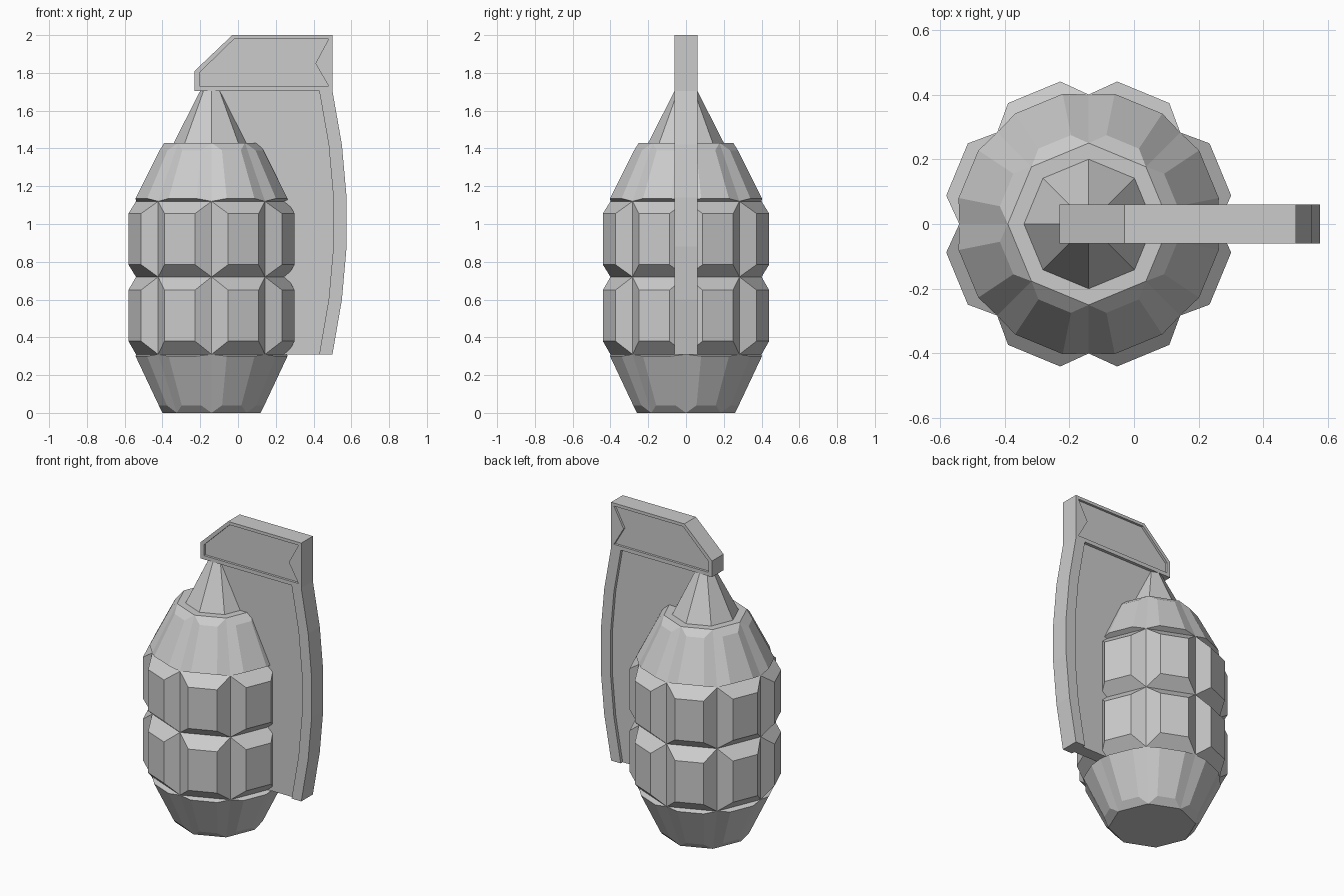
import bpy, bmesh
from math import sin, cos, radians

if "Cube" in bpy.data.objects:
    bpy.data.objects.remove(bpy.data.objects["Cube"])

CX = -0.14  # axis of the body


def polar(r, deg, z):
    return (CX + r * cos(radians(deg)), r * sin(radians(deg)), z)


def finish(bm, name):
    bmesh.ops.remove_doubles(bm, verts=bm.verts, dist=1e-5)
    bmesh.ops.recalc_face_normals(bm, faces=bm.faces)
    mesh = bpy.data.meshes.new(name)
    bm.to_mesh(mesh)
    bm.free()
    bpy.context.collection.objects.link(bpy.data.objects.new(name, mesh))


def face(bm, pts):
    bm.faces.new([bm.verts.new(p) for p in pts])


def plate(name, outline, half):
    """Flat plate in the xz plane, from -half to half in y."""
    bm = bmesh.new()
    n = len(outline)
    for y in (-half, half):
        face(bm, [(x, y, z) for x, z in outline])
    for i in range(n):
        (a, b), (c, d) = outline[i], outline[(i + 1) % n]
        face(bm, [(a, -half, b), (c, -half, d), (c, half, d), (a, half, b)])
    finish(bm, name)


# Segmented body: each band is (z0, r0, z1, r1) in the groove,
# then (z0, r0, z1, r1) of the raised pad
bands = [
    ((0.00, 0.26, 0.31, 0.40), (0.04, 0.285, 0.30, 0.41)),
    ((0.31, 0.40, 0.72, 0.40), (0.38, 0.449, 0.65, 0.449)),
    ((0.72, 0.40, 1.12, 0.40), (0.785, 0.449, 1.055, 0.449)),
    ((1.12, 0.40, 1.43, 0.25), (1.135, 0.41, 1.39, 0.28)),
]
bm = bmesh.new()
for groove, pad in bands:
    for k in range(8):
        mid = 45 * k + 22.5
        quads = []
        for (z0, r0, z1, r1), w in ((groove, 22.5), (pad, 11.2)):
            quads.append([polar(r0, mid - w, z0), polar(r0, mid + w, z0),
                          polar(r1, mid + w, z1), polar(r1, mid - w, z1)])
        base, top = quads
        face(bm, top)
        for i in range(4):
            j = (i + 1) % 4
            face(bm, [base[i], base[j], top[j], top[i]])
for r, z in ((0.26, 0.0), (0.25, 1.43)):
    face(bm, [polar(r, 45 * k, z) for k in range(8)])
finish(bm, "body")

# Tapered neck
bm = bmesh.new()
rings = [[polar(r, 45 * k, z) for k in range(8)] for r, z in ((0.20, 1.43), (0.06, 1.705))]
for ring in rings:
    face(bm, ring)
for i in range(8):
    j = (i + 1) % 8
    face(bm, [rings[0][i], rings[0][j], rings[1][j], rings[1][i]])
finish(bm, "neck")

# Lever head with a recessed panel on both sides
H, R = 0.06, 0.045
outer = [(-0.23, 1.705), (-0.23, 1.81), (-0.03, 2.0), (0.5, 2.0), (0.5, 1.85), (0.5, 1.705)]
inner = [(-0.205, 1.73), (-0.205, 1.80), (-0.02, 1.98), (0.48, 1.98), (0.41, 1.85), (0.48, 1.73)]
bm = bmesh.new()
for s in (-1, 1):
    face(bm, [(x, s * R, z) for x, z in inner])
    for i in range(6):
        j = (i + 1) % 6
        (a, b), (c, d), (e, f), (g, h) = outer[i], outer[j], inner[j], inner[i]
        face(bm, [(a, s * H, b), (c, s * H, d), (e, s * H, f), (g, s * H, h)])
        face(bm, [(g, s * H, h), (e, s * H, f), (e, s * R, f), (g, s * R, h)])
for i in range(6):
    (a, b), (c, d) = outer[i], outer[(i + 1) % 6]
    face(bm, [(a, -H, b), (c, -H, d), (c, H, d), (a, H, b)])
finish(bm, "lever_head")

# Curved lever rim and the thinner web reaching into the body
curve = [(0.5, 1.705), (0.55, 1.42), (0.575, 1.14), (0.575, 0.88), (0.55, 0.60), (0.5, 0.31)]
edge = [(x - 0.07, z) for x, z in curve]
plate("lever_rim", curve + edge[::-1], H)
plate("lever_web", [(-0.14, 1.705)] + edge + [(-0.14, 0.31)], 0.04)
